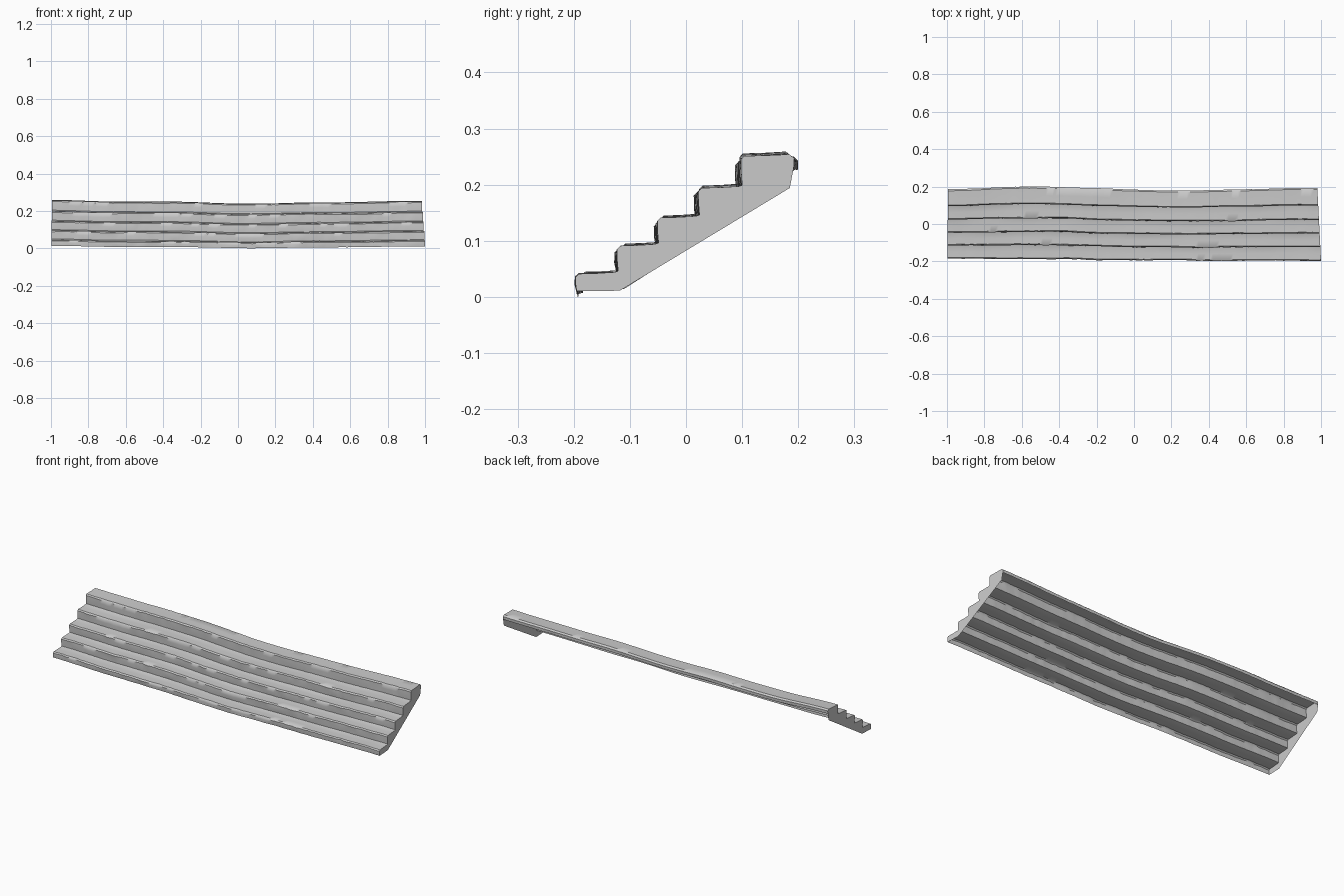
import bpy, bmesh, math, random
from mathutils import Vector, noise

if "Cube" in bpy.data.objects:
    bpy.data.objects.remove(bpy.data.objects["Cube"])

random.seed(4)
NX = 110          # slices along the length
STEPS = 5


def lerp_table(table, x):
    """Smoothly interpolate (x, value) pairs."""
    for (x0, v0), (x1, v1) in zip(table, table[1:]):
        if x <= x1:
            t = max(0.0, (x - x0) / (x1 - x0))
            t = t * t * (3 - 2 * t)
            return v0 + (v1 - v0) * t
    return table[-1][1]


# waviness of the worn staircase along its length
SAG = [(-1, 0.005), (-0.65, -0.004), (-0.35, -0.005), (0.05, -0.016),
       (0.45, -0.009), (1, 0)]
BACK = [(-1, -0.007), (-0.57, 0.007), (0.25, -0.014), (1, 0.0)]
FRONT = [(-1, 0.012), (-0.4, 0.011), (-0.1, 0.003), (0.4, 0.002), (1, 0)]

# stepped cross-section (y, z), front to back
RISER_Y = [-0.195, -0.121, -0.049, 0.024, 0.1]
TREAD_Z = [0.042, 0.092, 0.142, 0.195, 0.252]
profile = []      # (y, z, step index, roughness)
z_low = 0.011
for i, (y, z) in enumerate(zip(RISER_Y, TREAD_Z)):
    y_next = RISER_Y[i + 1] if i < STEPS - 1 else 0.19
    profile += [(y, z_low, i, 0.4), (y - 0.002, (z_low + z) / 2, i, 1.0),
                (y - 0.002, z - 0.006, i, 1.0), (y + 0.004, z, i, 0.7),
                ((y + y_next) / 2, z + 0.001, i, 0.5),
                (y_next - 0.006, z + 0.003, i, 0.4)]
    z_low = z + 0.005
profile += [(0.193, 0.248, 5, 0.5), (0.192, 0.232, 5, 0.5)]


def place(x, y, z, step=0, rough=0.0):
    """Bend a cross-section point with the worn shape."""
    t = (y + 0.195) / 0.39
    dy = lerp_table(FRONT, x) * (1 - t) + lerp_table(BACK, x) * t
    dz = lerp_table(SAG, x) * (0.6 + 0.4 * t)
    ny = noise.noise(Vector((x * 5, step * 7.3, 1.5))) * 0.004
    nz = noise.noise(Vector((x * 4, step * 5.1, 8.5))) * 0.003
    chip = noise.noise(Vector((x * 35, y * 40, z * 40))) * 0.003
    end = min(1.0, (1 - abs(x)) * 15)
    px = x * (1 - 0.02 * t) if x > 0 else x * (0.998 - 0.004 * t)
    return Vector((px, y + dy + (ny + chip) * rough * end,
                   z + dz + (nz + chip * 0.5) * rough * end))


# stepped shell, open underneath
bm = bmesh.new()
rows = []
for k in range(NX + 1):
    x = -1 + 2 * k / NX
    if 0 < k < NX:
        x += random.uniform(-0.004, 0.004)
    rows.append([bm.verts.new(place(x, *p)) for p in profile])
for a, b in zip(rows, rows[1:]):
    for j in range(len(profile) - 1):
        bm.faces.new((a[j], b[j], b[j + 1], a[j + 1]))

# flat end panels with a sloping lower edge
for row, x in ((rows[0], -1), (rows[-1], 1)):
    low = [bm.verts.new(place(x, 0.185, 0.195)),
           bm.verts.new(place(x, -0.118, 0.012))]
    loop = row + low
    if x > 0:
        loop = loop[::-1]
    bm.faces.new(loop)
bmesh.ops.recalc_face_normals(bm, faces=bm.faces[-2:])
for f in bm.faces[-2:]:
    f.normal_update()
    if f.normal.x * f.calc_center_median().x < 0:
        f.normal_flip()
ends = list(bm.faces)[-2:]
bmesh.ops.triangulate(bm, faces=ends)

# rest on the ground
low_z = min(v.co.z for v in bm.verts)
for v in bm.verts:
    v.co.z -= low_z

mesh = bpy.data.meshes.new("stone_steps")
bm.to_mesh(mesh)
bm.free()
steps = bpy.data.objects.new("stone_steps", mesh)
bpy.context.collection.objects.link(steps)
bpy.context.view_layer.objects.active = steps
steps.select_set(True)
bpy.ops.object.shade_smooth_by_angle(angle=math.radians(40))
